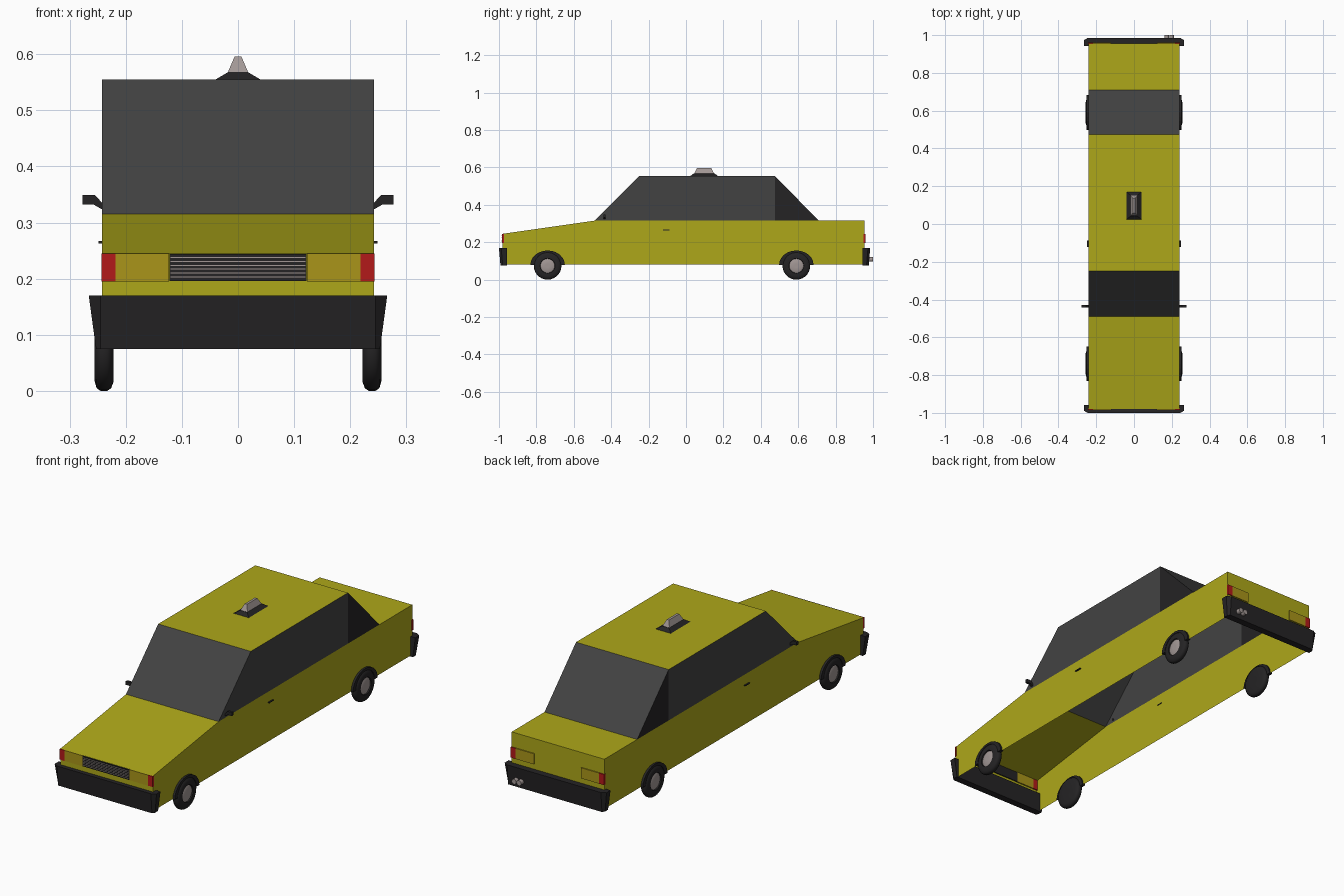
import bpy, math

if "Cube" in bpy.data.objects:
    bpy.data.objects.remove(bpy.data.objects["Cube"])

def mat(name, *rgb):
    m = bpy.data.materials.new(name)
    m.diffuse_color = (*rgb, 1)
    m.use_nodes = True
    m.node_tree.nodes["Principled BSDF"].inputs["Base Color"].default_value = m.diffuse_color
    return m

YELLOW = mat("yellow_paint", 0.42, 0.39, 0.01)
AMBER = mat("amber_lamp", 0.40, 0.30, 0.01)
GLASS = mat("dark_glass", 0.055, 0.055, 0.055)
BLACK = mat("black_trim", 0.018, 0.017, 0.018)
RED = mat("red_lamp", 0.45, 0.01, 0.01)
CHROME = mat("pale_metal", 0.36, 0.31, 0.30)

def mesh(name, verts, faces, m, smooth=False):
    me = bpy.data.meshes.new(name)
    me.from_pydata(verts, [], faces)
    me.materials.append(m)
    ob = bpy.data.objects.new(name, me)
    bpy.context.collection.objects.link(ob)
    if smooth:
        bpy.context.view_layer.objects.active = ob
        ob.select_set(True)
        bpy.ops.object.shade_smooth_by_angle(angle=math.radians(40))
        ob.select_set(False)
    return ob

def loft(name, a, b, m):
    """Closed solid between two matching loops."""
    n = len(a)
    faces = [(i, (i + 1) % n, n + (i + 1) % n, n + i) for i in range(n)]
    faces += [tuple(range(n))[::-1], tuple(range(n, 2 * n))]
    return mesh(name, list(a) + list(b), faces, m)

def box(name, x0, x1, y0, y1, z0, z1, m):
    x0, x1 = min(x0, x1), max(x0, x1)
    r = [(x0, y0), (x1, y0), (x1, y1), (x0, y1)]
    return loft(name, [(x, y, z0) for x, y in r], [(x, y, z1) for x, y in r], m)

def frustum(name, y, lo, hi, m):
    """Tapered block; lo/hi are (half x, half y, z)."""
    def ring(hx, hy, z):
        return [(-hx, y - hy, z), (hx, y - hy, z), (hx, y + hy, z), (-hx, y + hy, z)]
    return loft(name, ring(*lo), ring(*hi), m)

def lathe(name, profile, s, cy, cz, m, n=28):
    """Spin (radius, x) profile round an axle along x."""
    verts = [(s * x, cy + r * math.cos(2 * math.pi * k / n), cz + r * math.sin(2 * math.pi * k / n))
             for r, x in profile for k in range(n)]
    faces = []
    for j in range(len(profile) - 1):
        for k in range(n):
            f = (j * n + k, j * n + (k + 1) % n, (j + 1) * n + (k + 1) % n, (j + 1) * n + k)
            faces.append(f if s < 0 else f[::-1])
    if s > 0:
        faces += [tuple(range(n))[::-1], tuple(range(len(verts) - n, len(verts)))]
    else:
        faces += [tuple(range(n)), tuple(range(len(verts) - n, len(verts)))[::-1]]
    return mesh(name, verts, faces, m, True)

W = 0.242

# Lower body: hollow shell, open below and under the cabin
side = [(-0.98, 0.08), (0.955, 0.08), (0.955, 0.315), (0.71, 0.315), (-0.49, 0.315), (-0.98, 0.245)]
n = len(side)
verts = [(W, y, z) for y, z in side] + [(-W, y, z) for y, z in side]
mesh("body_shell", verts,
     [tuple(range(n)), tuple(range(n, 2 * n))[::-1]] +
     [(i, n + i, n + (i + 1) % n, (i + 1) % n) for i in (1, 2, 4, 5)], YELLOW)

# Cabin: glass, rear quarter panels and roof
cab = [(-0.49, 0.315), (-0.25, 0.555), (0.475, 0.555), (0.71, 0.315), (0.475, 0.315)]
cv = [(W, y, z) for y, z in cab] + [(-W, y, z) for y, z in cab]
mesh("cabin_glass", cv, [(0, 1, 6, 5), (2, 3, 8, 7), (0, 4, 2, 1), (5, 6, 7, 9)], GLASS)
mesh("rear_quarter_panels", cv, [(4, 3, 2), (9, 7, 8)], BLACK)
mesh("roof", cv, [(1, 2, 7, 6)], YELLOW)

# Bumpers
for name, d, yo in (("front_bumper", 1, -1.0), ("rear_bumper", -1, 0.985)):
    def outline(w, z, t):
        pts = [(-w, 0.042), (-w, 0.012 + t), (-0.245, t), (0.245, t), (w, 0.012 + t), (w, 0.042)]
        return [(x, yo + d * y, z) if d > 0 else (-x, yo + d * y, z) for x, y in pts]
    loft(name, outline(0.253, 0.075, 0.008), outline(0.266, 0.17, 0.0), BLACK)

# Lamps at both ends
for end, y0, y1 in (("front", -0.984, -0.974), ("rear", 0.95, 0.96)):
    for s, sd in ((1, "right"), (-1, "left")):
        box(f"{end}_{sd}_red_lamp", s * 0.218, s * 0.2435, y0, y1, 0.195, 0.245, RED)
        box(f"{end}_{sd}_amber_lamp", s * 0.123, s * 0.218, y0, y1, 0.195, 0.245, AMBER)

# Grille with slats
box("grille", -0.122, 0.122, -0.985, -0.975, 0.196, 0.244, BLACK)
for i in range(6):
    z = 0.202 + i * 0.007
    box(f"grille_slat_{i}", -0.12, 0.12, -0.987, -0.984, z, z + 0.0018, CHROME)

# Wheels and arches
tyre = [(0.02, 0.222), (0.058, 0.222), (0.069, 0.226), (0.074, 0.233), (0.074, 0.245),
        (0.069, 0.252), (0.055, 0.256), (0.04, 0.256), (0.038, 0.25), (0.02, 0.25)]
hub = [(0.038, 0.245), (0.038, 0.251), (0.03, 0.2545), (0.012, 0.255)]
for end, cy in (("front", -0.74), ("rear", 0.59)):
    for s, sd in ((1, "right"), (-1, "left")):
        lathe(f"{end}_{sd}_tyre", tyre, s, cy, 0.074, BLACK)
        lathe(f"{end}_{sd}_hub", hub, s, cy, 0.074, CHROME)
        ang = [math.pi * k / 12 for k in range(13)]
        arc = [(cy + 0.092 * math.cos(a), 0.079 + 0.077 * math.sin(a)) for a in ang]
        arc += [(cy + 0.07 * math.cos(a), 0.079 + 0.066 * math.sin(a)) for a in ang[::-1]]
        xs = (0.236, 0.252) if s > 0 else (-0.252, -0.236)
        loft(f"{end}_{sd}_arch", [(xs[0], y, z) for y, z in arc],
             [(xs[1], y, z) for y, z in arc], BLACK)

# Mirrors and door handles
mirror = [(0.24, 0.326), (0.243, 0.324), (0.257, 0.332), (0.277, 0.332), (0.277, 0.349), (0.255, 0.349), (0.24, 0.333)]
for s, sd in ((1, "right"), (-1, "left")):
    pts = mirror if s > 0 else mirror[::-1]
    loft(f"{sd}_mirror", [(s * x, -0.43, z) for x, z in pts],
         [(s * x, -0.442, z) for x, z in pts], BLACK)
    box(f"{sd}_door_handle", s * 0.24, s * 0.249, -0.122, -0.088, 0.263, 0.267, BLACK)

# Roof sign
frustum("sign_base", 0.097, (0.04, 0.073, 0.555), (0.018, 0.055, 0.568), BLACK)
frustum("sign_lamp", 0.097, (0.018, 0.053, 0.568), (0.006, 0.038, 0.596), CHROME)

# Twin exhaust pipes
for i, x in enumerate((0.173, 0.199)):
    bpy.ops.mesh.primitive_cylinder_add(vertices=16, radius=0.012, depth=0.06,
                                        location=(x, 0.97, 0.108), rotation=(math.pi / 2, 0, 0))
    ob = bpy.context.object
    ob.name = f"exhaust_pipe_{i}"
    ob.data.materials.append(CHROME)
    bpy.ops.object.shade_smooth_by_angle()
